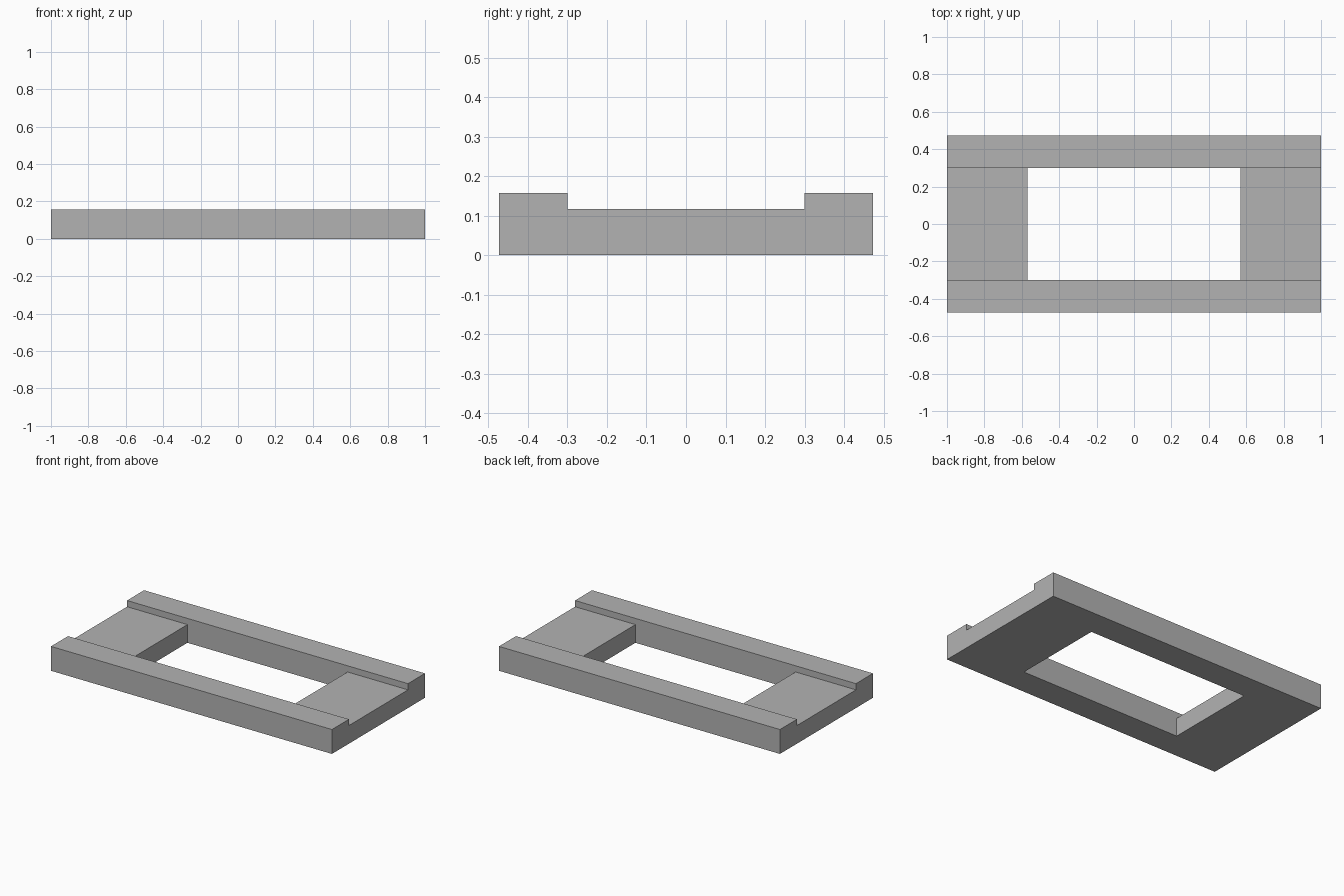
import bpy
import bmesh

cube = bpy.data.objects.get("Cube")
if cube:
    bpy.data.objects.remove(cube, do_unlink=True)

# Overall sizes
HALF_LENGTH, HALF_WIDTH = 1.0, 0.473
RAIL_INNER, RAIL_TOP, FLOOR_TOP = 0.30, 0.157, 0.117
OPENING_HALF = 0.57

grey = bpy.data.materials.new("plain_grey")
grey.use_nodes = True
colour = (0.45, 0.45, 0.45, 1)
grey.diffuse_color = colour
grey.node_tree.nodes["Principled BSDF"].inputs["Base Color"].default_value = colour


def extrude_along_x(name, profile, half):
    """Solid with a (y, z) profile running from -half to +half in x."""
    bm = bmesh.new()
    face = bm.faces.new([bm.verts.new((-half, y, z)) for y, z in profile])
    grown = bmesh.ops.extrude_face_region(bm, geom=[face], use_keep_orig=True)
    moved = [v for v in grown["geom"] if isinstance(v, bmesh.types.BMVert)]
    bmesh.ops.translate(bm, verts=moved, vec=(2 * half, 0, 0))
    bmesh.ops.recalc_face_normals(bm, faces=bm.faces)
    mesh = bpy.data.meshes.new(name)
    bm.to_mesh(mesh)
    bm.free()
    mesh.materials.append(grey)
    obj = bpy.data.objects.new(name, mesh)
    bpy.context.collection.objects.link(obj)
    return obj


# Channel-shaped body: raised rails front and back, lower floor between
right_half = [(HALF_WIDTH, 0), (HALF_WIDTH, RAIL_TOP),
              (RAIL_INNER, RAIL_TOP), (RAIL_INNER, FLOOR_TOP)]
left_half = [(-y, z) for y, z in reversed(right_half)]
frame = extrude_along_x("frame", right_half + left_half, HALF_LENGTH)

# Rectangular opening through the floor, flush with the rails
opening = [(-RAIL_INNER, -0.1), (RAIL_INNER, -0.1), (RAIL_INNER, 0.3), (-RAIL_INNER, 0.3)]
cutter = extrude_along_x("opening_cutter", opening, OPENING_HALF)
cutter.hide_render = True

cut = frame.modifiers.new("opening", "BOOLEAN")
cut.operation = "DIFFERENCE"
cut.solver = "EXACT"
cut.object = cutter
bpy.context.view_layer.objects.active = frame
frame.select_set(True)
bpy.ops.object.modifier_apply(modifier=cut.name)
bpy.data.objects.remove(cutter, do_unlink=True)
